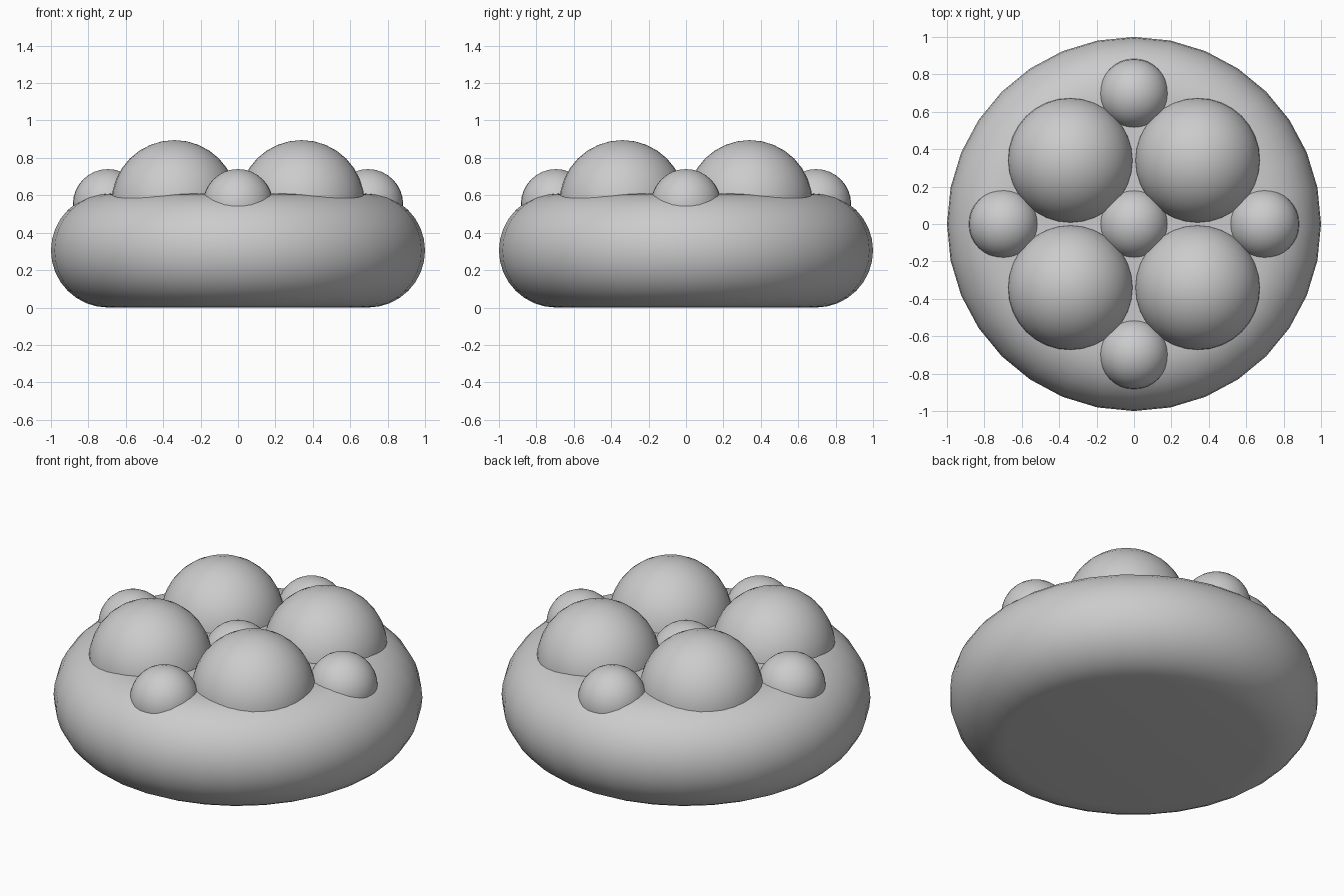
import bpy, bmesh, math

if "Cube" in bpy.data.objects:
    bpy.data.objects.remove(bpy.data.objects["Cube"])

grey = bpy.data.materials.new("plain grey")
grey.diffuse_color = (0.6, 0.6, 0.6, 1)
grey.use_nodes = True
grey.node_tree.nodes["Principled BSDF"].inputs["Base Color"].default_value = grey.diffuse_color


def finish(obj):
    obj.data.materials.append(grey)
    bpy.ops.object.select_all(action='DESELECT')
    obj.select_set(True)
    bpy.context.view_layer.objects.active = obj
    bpy.ops.object.shade_smooth_by_angle(angle=math.radians(40))


# Base: a flat disc with a fully rounded rim, lathed in 32 sides
SIDES, STEPS = 32, 16
RIM, TUBE = 0.695, 0.305
bm = bmesh.new()
rings = []
for i in range(STEPS + 1):
    a = -math.pi / 2 + math.pi * i / STEPS
    r, z = RIM + TUBE * math.cos(a), TUBE + TUBE * math.sin(a)
    rings.append([bm.verts.new((r * math.cos(t), r * math.sin(t), z))
                  for t in (2 * math.pi * k / SIDES for k in range(SIDES))])
for low, high in zip(rings, rings[1:]):
    for k in range(SIDES):
        n = (k + 1) % SIDES
        bm.faces.new((low[k], low[n], high[n], high[k]))
bm.faces.new(rings[0][::-1])
bm.faces.new(rings[-1])
mesh = bpy.data.meshes.new("base")
bm.to_mesh(mesh)
bm.free()
base = bpy.data.objects.new("base", mesh)
bpy.context.collection.objects.link(base)
finish(base)


def ball(name, radius, x, y, z):
    bpy.ops.mesh.primitive_uv_sphere_add(segments=32, ring_count=16,
                                         radius=radius, location=(x, y, z))
    obj = bpy.context.object
    obj.name = name
    finish(obj)


# Four large balls in a square
for sx in (-1, 1):
    for sy in (-1, 1):
        ball("large_ball", 0.337, 0.34 * sx, 0.34 * sy, 0.558)

# Five small balls: one in the middle, four around the edge
for x, y in ((0, 0), (0.695, 0), (-0.695, 0), (0, 0.695), (0, -0.695)):
    ball("small_ball", 0.188, x, y, 0.552)
